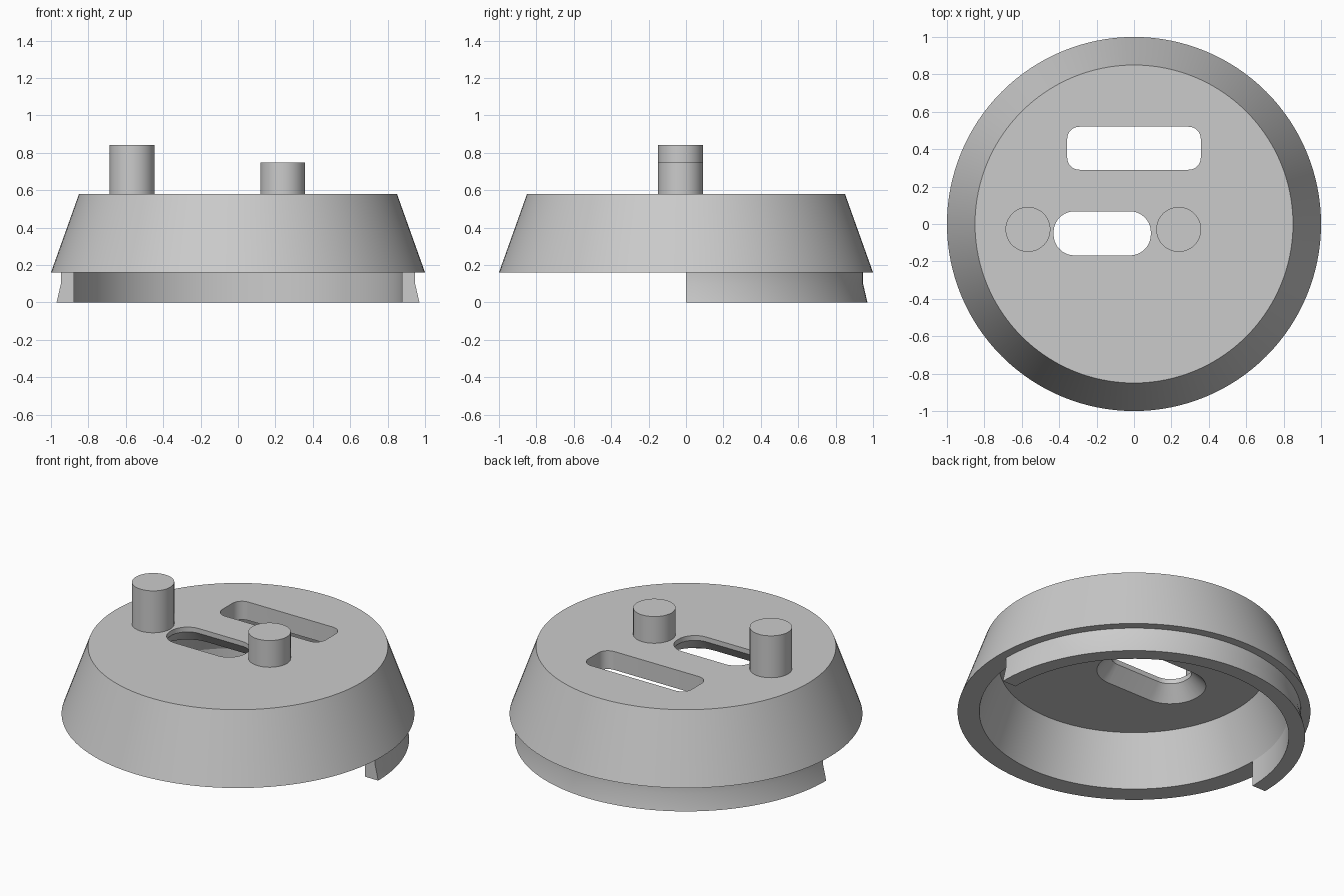
import bpy, bmesh
from math import sin, cos, pi

cube = bpy.data.objects.get("Cube")
if cube:
    bpy.data.objects.remove(cube, do_unlink=True)

grey = bpy.data.materials.new("plain grey")
grey.use_nodes = True
colour = (0.6, 0.6, 0.6, 1)
grey.diffuse_color = colour
grey.node_tree.nodes["Principled BSDF"].inputs["Base Color"].default_value = colour


def loft(name, sections):
    """Skin a row of closed sections and cap both ends."""
    bm = bmesh.new()
    loops = [[bm.verts.new(p) for p in s] for s in sections]
    for a, b in zip(loops, loops[1:]):
        for i in range(len(a)):
            j = (i + 1) % len(a)
            bm.faces.new((a[i], a[j], b[j], b[i]))
    bm.faces.new(loops[0][::-1])
    bm.faces.new(loops[-1])
    bmesh.ops.recalc_face_normals(bm, faces=bm.faces)
    mesh = bpy.data.meshes.new(name)
    bm.to_mesh(mesh)
    bm.free()
    mesh.materials.append(grey)
    obj = bpy.data.objects.new(name, mesh)
    bpy.context.collection.objects.link(obj)
    return obj


def circle(x, y, z, r, n):
    return [(x + r * cos(2 * pi * i / n), y + r * sin(2 * pi * i / n), z) for i in range(n)]


def rounded_rect(x, y, z, w, h, r, steps=10):
    """Rounded rectangle with half sizes w and h."""
    points = []
    for k, (sx, sy) in enumerate([(1, 1), (-1, 1), (-1, -1), (1, -1)]):
        for i in range(steps + 1):
            a = (k + i / steps) * pi / 2
            points.append((x + sx * (w - r) + r * cos(a), y + sy * (h - r) + r * sin(a), z))
    return points


def activate(obj):
    bpy.ops.object.select_all(action='DESELECT')
    obj.select_set(True)
    bpy.context.view_layer.objects.active = obj


def cut(target, cutter):
    cutter.hide_render = True
    mod = target.modifiers.new("cut", 'BOOLEAN')
    mod.operation = 'DIFFERENCE'
    mod.solver = 'EXACT'
    mod.object = cutter
    activate(target)
    bpy.ops.object.modifier_apply(modifier=mod.name)
    bpy.data.objects.remove(cutter, do_unlink=True)


# Hollow tapered housing: ceiling of the cavity, inner wall, rim, outer wall, top
FLOOR, RIM, TOP = 0.465, 0.16, 0.58
profile = [(0.766, FLOOR), (0.877, RIM), (1.0, RIM), (0.85, TOP)]
housing = loft("housing", [circle(0, 0, z, r, 128) for r, z in profile])

# Rectangular window through the top
cut(housing, loft("window_cutter",
                  [rounded_rect(0, 0.405, z, 0.357, 0.115, 0.065) for z in (0.4, 0.7)]))

# Long slot, flared towards the underside
flare = [(0.44, 0.08), (FLOOR, 0.08), (0.55, 0), (0.7, 0)]
cut(housing, loft("slot_cutter",
                  [rounded_rect(-0.17, -0.05, z, 0.26 + g, 0.118 + g, 0.112 + g)
                   for z, g in flare]))

# Half ring lip under the back of the housing
lip = [(0.877, RIM), (0.877, 0), (0.97, 0), (0.947, 0.1), (0.947, RIM)]
half_ring = loft("half_ring", [[(r * cos(pi * i / 64), r * sin(pi * i / 64), z) for r, z in lip]
                               for i in range(65)])

# Two pins of different heights
parts = [housing, half_ring]
for name, x, top in [("tall_pin", -0.567, 0.842), ("short_pin", 0.239, 0.747)]:
    parts.append(loft(name, [circle(x, -0.029, z, 0.12, 48) for z in (TOP - 0.02, top)]))

for part in parts:
    activate(part)
    bpy.ops.object.shade_smooth_by_angle(angle=pi / 9)
